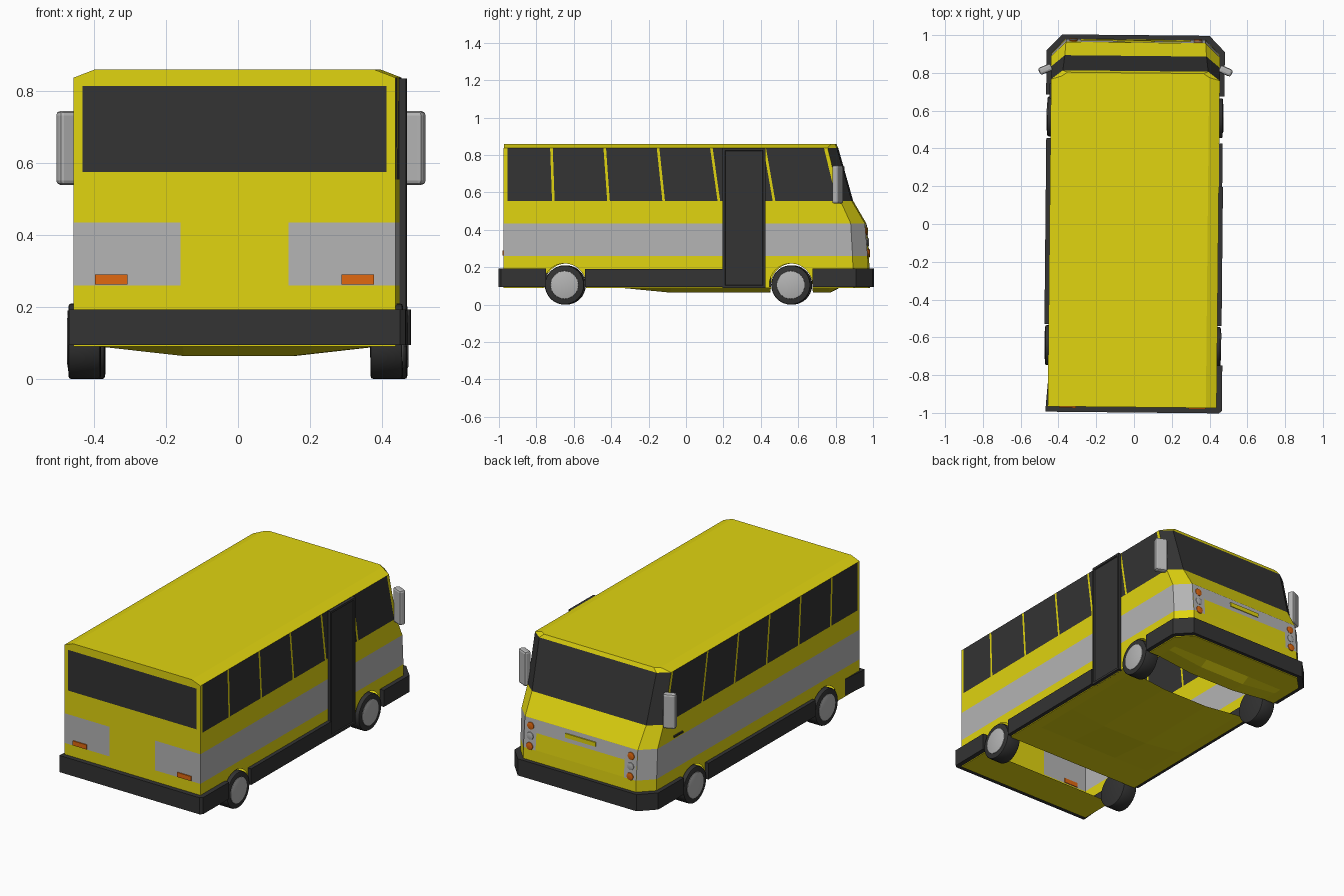
import bpy, bmesh, math
from mathutils import Vector, Matrix

if "Cube" in bpy.data.objects:
    bpy.data.objects.remove(bpy.data.objects["Cube"])

YAW = Matrix.Rotation(-0.01, 4, 'Z')   # the whole vehicle stands slightly turned
W, REAR, SILL = 0.447, -0.97, 0.09     # half width, rear wall, lower edge
CENTRE = Vector((0, 0, 0.45))
AXLES = (-0.645, 0.565)


def material(name, *rgb):
    m = bpy.data.materials.new(name)
    m.use_nodes = True
    m.diffuse_color = (*rgb, 1)
    bsdf = m.node_tree.nodes["Principled BSDF"]
    bsdf.inputs["Base Color"].default_value = (*rgb, 1)
    bsdf.inputs["Roughness"].default_value = 0.6
    return m


YELLOW = material("yellow paint", 0.75, 0.66, 0.005)
GREY = material("grey paint", 0.46, 0.46, 0.46)
DARK = material("dark trim", 0.033, 0.033, 0.033)
ORANGE = material("orange lens", 0.75, 0.14, 0.005)


def finish(name, bm, mat, smooth=False):
    bm.transform(YAW)
    me = bpy.data.meshes.new(name)
    bm.to_mesh(me)
    bm.free()
    me.materials.append(mat)
    ob = bpy.data.objects.new(name, me)
    bpy.context.collection.objects.link(ob)
    if smooth:
        bpy.ops.object.select_all(action='DESELECT')
        ob.select_set(True)
        bpy.context.view_layer.objects.active = ob
        bpy.ops.object.shade_smooth_by_angle(angle=math.radians(35))
    return ob


def sheet(name, polys, mat):
    """Thin panels whose faces all look outwards."""
    bm = bmesh.new()
    for pts in polys:
        f = bm.faces.new([bm.verts.new(p) for p in pts])
        f.normal_update()
        if f.normal.dot(f.calc_center_median() - CENTRE) < 0:
            f.normal_flip()
    bmesh.ops.remove_doubles(bm, verts=bm.verts, dist=0.0005)
    return finish(name, bm, mat)


def box(name, lo, hi, mat, bevel=0, turn=0, inset=None):
    lo, hi = Vector(lo), Vector(hi)
    bm = bmesh.new()
    bmesh.ops.create_cube(bm, size=1)
    bm.transform(Matrix.Diagonal((*(hi - lo), 1)))
    if bevel:
        bmesh.ops.bevel(bm, geom=bm.edges[:], offset=bevel, segments=2,
                        profile=0.5, affect='EDGES')
    if inset:
        outer = [f for f in bm.faces if f.normal.x > 0.9]
        bmesh.ops.inset_region(bm, faces=outer, thickness=inset, depth=0)
        bmesh.ops.inset_region(bm, faces=outer, thickness=0.004, depth=-0.006)
    bm.transform(Matrix.Translation((lo + hi) / 2) @ Matrix.Rotation(turn, 4, 'Z'))
    return finish(name, bm, mat)


def disc(name, centre, radius, depth, axis, mat, bevel=0.004):
    bm = bmesh.new()
    bmesh.ops.create_cone(bm, cap_ends=True, segments=32, radius1=radius,
                          radius2=radius, depth=depth)
    rims = [e for e in bm.edges if any(len(f.verts) > 4 for f in e.link_faces)]
    bmesh.ops.bevel(bm, geom=rims, offset=bevel, segments=2, profile=0.5,
                    affect='EDGES')
    bm.transform(Matrix.Translation(centre) @
                 Matrix.Rotation(math.pi / 2, 4, 'Y' if axis == 'X' else 'X'))
    return finish(name, bm, mat, smooth=True)


def mirrored(pts):
    return [(-x, y, z) for x, y, z in pts]


# Levels of the body: height, y of the side corner, y of the nose, half nose width
SILL_L, BAND_LOW, BAND_TOP, BELT, HEAD = (
    (SILL, 0.90, 0.98, 0.37), (0.26, 0.895, 0.975, 0.37),
    (0.435, 0.885, 0.96, 0.37), (0.555, 0.83, 0.89, 0.375), (0.838, 0.762, 0.81, 0.385))


def corner(lv):
    return (W, lv[1], lv[0])


def nose(lv):
    return (lv[3], lv[2], lv[0])


def chamfers(a, b):
    q = [corner(a), nose(a), nose(b), corner(b)]
    return [q, mirrored(q)]


def front(a, b):
    return [nose(a), nose(b), mirrored([nose(b)])[0], mirrored([nose(a)])[0]]


def sides(a, b):
    q = [(W, REAR, a[0]), corner(a), corner(b), (W, REAR, b[0])]
    return [q, mirrored(q)]


# Lower side walls with wheel arches
outline = [(W, REAR, SILL)]
for ay in AXLES:
    for i in range(17):
        t = math.pi - i * math.pi / 16
        outline.append((W, ay + 0.115 * math.cos(t), SILL + 0.015 + 0.115 * math.sin(t)))
    outline.append((W, ay + 0.115, SILL))
    outline.insert(-18, (W, ay - 0.115, SILL))
outline += [corner(SILL_L), corner(BAND_LOW), (W, REAR, BAND_LOW[0])]
sheet("lower_body", [outline, mirrored(outline), front(SILL_L, BAND_LOW)]
      + chamfers(SILL_L, BAND_LOW), YELLOW)

# Grey band round sides and nose corners, yellow belt above it
sheet("grey_band", sides(BAND_LOW, BAND_TOP) + chamfers(BAND_LOW, BAND_TOP), GREY)
sheet("belt_panels", sides(BAND_TOP, BELT) + chamfers(BAND_TOP, BELT)
      + [front(BAND_LOW, BAND_TOP), front(BAND_TOP, BELT)], YELLOW)

# Side windows separated by leaning pillars
edges = [(REAR, REAR), (REAR + 0.02, REAR + 0.02)]
for i in range(5):
    foot = -0.712 + 0.295 * i
    top = foot - 0.01 * (i + 1)
    edges += [(foot, top), (foot + 0.014, top + 0.014)]
edges += [(BELT[1] - 0.02, HEAD[1] - 0.02), (BELT[1], HEAD[1])]
panes, pillars = [], []
for i, ((a, at), (b, bt)) in enumerate(zip(edges, edges[1:])):
    q = [(W, a, BELT[0]), (W, b, BELT[0]), (W, bt, HEAD[0]), (W, at, HEAD[0])]
    (panes if i % 2 else pillars).extend([q, mirrored(q)])
sheet("side_windows", panes, DARK)
sheet("window_pillars", pillars, YELLOW)
sheet("windscreen", [front(BELT, HEAD)] + chamfers(BELT, HEAD), DARK)

# Roof with sloping edges
TOP, RX, RY = 0.86, 0.39, 0.80
slope = [(W, REAR, HEAD[0]), corner(HEAD), (RX, RY - 0.02, TOP), (RX, REAR, TOP)]
tip = [corner(HEAD), nose(HEAD), (RX - 0.03, RY, TOP), (RX, RY - 0.02, TOP)]
crown = [(RX, REAR, TOP), (RX, RY - 0.02, TOP), (RX - 0.03, RY, TOP)]
brow = [nose(HEAD), (RX - 0.03, RY, TOP)]
sheet("roof", [slope, mirrored(slope), tip, mirrored(tip),
               crown + mirrored(crown)[::-1], brow + mirrored(brow)[::-1]], YELLOW)


# Rear wall
def rear(x0, x1, z0, z1):
    return [(x0, REAR, z0), (x1, REAR, z0), (x1, REAR, z1), (x0, REAR, z1)]


gable = [(W, REAR, 0.815), (W, REAR, HEAD[0]), (RX, REAR, TOP)]
sheet("rear_wall", [rear(-W, W, SILL, 0.26), rear(-0.15, 0.15, 0.26, 0.435),
                    rear(-W, W, 0.435, 0.575), rear(-W, -0.422, 0.575, 0.815),
                    rear(0.422, W, 0.575, 0.815), gable + mirrored(gable)[::-1]], YELLOW)
sheet("rear_window", [rear(-0.422, 0.422, 0.575, 0.815)], DARK)
sheet("rear_grey_panels", [rear(s * 0.15, s * W, 0.26, 0.435) for s in (-1, 1)], GREY)


# Floor with shallow keel, open across both wheel bays
def floor(stations):
    xs = (-W, -0.38, -0.15, 0.15, 0.38, W)

    def row(y, depth):
        return [(x, y, SILL - (depth if abs(x) < 0.2 else 0)) for x in xs]
    rows = [row(*s) for s in stations]
    return [[a[i], a[i + 1], b[i + 1], b[i]]
            for a, b in zip(rows, rows[1:]) for i in range(len(xs) - 1)]


K = 0.026
nose_floor = [corner(SILL_L), nose(SILL_L)]
sheet("floor", floor([(REAR, 0), (-0.75, 0)])
      + floor([(-0.54, 0), (-0.35, 0), (-0.08, K), (0.45, K)])
      + floor([(0.68, K), (0.77, K), (0.82, 0), (0.90, 0)])
      + [nose_floor + mirrored(nose_floor)[::-1]], YELLOW)


# Bumpers: a wrapped strip between an inner and an outer outline
def bumper(name, inner, outer, z0=0.095, z1=0.193):
    inner = inner + [(-x, y) for x, y in reversed(inner)]
    outer = outer + [(-x, y) for x, y in reversed(outer)]
    bm = bmesh.new()
    rings = [[bm.verts.new(p) for p in ((*a, z0), (*b, z0), (*b, z1), (*a, z1))]
             for a, b in zip(inner, outer)]
    for r, s in zip(rings, rings[1:]):
        for i in range(4):
            j = (i + 1) % 4
            bm.faces.new((r[i], r[j], s[j], s[i]))
    bm.faces.new(rings[0])
    bm.faces.new(rings[-1])
    bmesh.ops.recalc_face_normals(bm, faces=bm.faces)
    finish(name, bm, DARK)


bumper("front_bumper", [(0.44, 0.68), (0.44, 0.895), (0.365, 0.97)],
       [(0.472, 0.68), (0.472, 0.915), (0.39, 1.0)])
bumper("rear_bumper", [(0.44, -0.745), (0.44, -0.96)],
       [(0.475, -0.745), (0.475, -0.985), (0.46, -0.998)])

# Side skirts, door and handle
box("right_skirt", (W - 0.01, -0.535, 0.095), (W + 0.022, 0.2, 0.19), DARK)
box("left_skirt", (-W - 0.022, -0.535, 0.095), (0.01 - W, 0.45, 0.19), DARK)
box("door", (W - 0.01, 0.2, 0.09), (W + 0.018, 0.43, 0.836), DARK, inset=0.018)
box("door_handle", (-W - 0.008, 0.66, 0.447), (-W, 0.74, 0.457), DARK)

# Paired parts
for s, side in ((1, "right"), (-1, "left")):
    for ay, end in zip(AXLES, ("rear", "front")):
        disc(f"{end}_{side}_tyre", (s * 0.42, ay, 0.105), 0.105, 0.09, 'X', DARK, 0.008)
        disc(f"{end}_{side}_hub", (s * 0.45, ay, 0.105), 0.075, 0.036, 'X', GREY)
    x = s * 0.477
    box(f"{side}_mirror", (x - 0.036, 0.795, 0.54), (x + 0.036, 0.835, 0.745), GREY,
        bevel=0.012, turn=-s * 0.4)
    x = s * 0.343
    box(f"{side}_rear_light", (x - 0.045, REAR - 0.006, 0.263),
        (x + 0.045, REAR + 0.004, 0.29), ORANGE)
    lamp_y = 0.968
    x0, x1 = s * 0.29, s * 0.37
    sheet(f"{side}_lamp_panel", [[(x0, 0.977, 0.26), (x1, 0.977, 0.26),
                                  (x1, 0.962, 0.435), (x0, 0.962, 0.435)]], GREY)
    for k, mat in enumerate((ORANGE, GREY, ORANGE)):
        disc(f"{side}_nose_lamp_{k + 1}", (s * 0.33, lamp_y + 0.004 - 0.005 * k,
             0.275 + 0.058 * k), 0.022, 0.016, 'Y', mat)

# Nose centre panel and trim plate
sheet("nose_grey_panel", [[(-0.29, 0.969, 0.36), (0.29, 0.969, 0.36),
                           (0.29, 0.962, 0.435), (-0.29, 0.962, 0.435)]], GREY)
box("nose_plate", (-0.1, 0.96, 0.385), (0.1, 0.971, 0.41), YELLOW)
